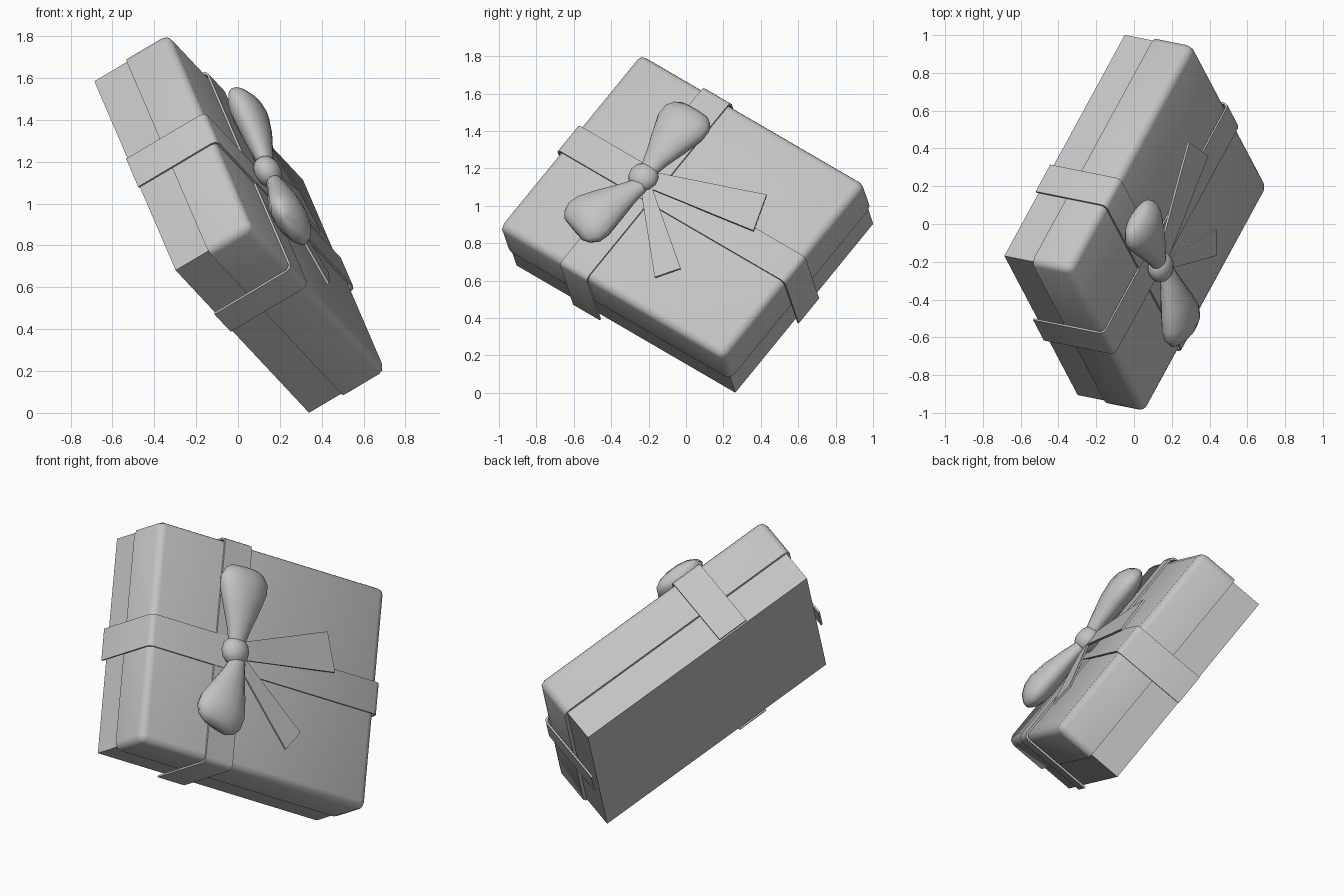
import bpy, bmesh, math
from mathutils import Matrix, Vector

if "Cube" in bpy.data.objects:
    bpy.data.objects.remove(bpy.data.objects["Cube"])

# Tilted frame of the box: x along the long side, y along the short side, z out of the lid
X = Vector((.426, .782, -.455)).normalized()
Y = Vector((-.317, .598, .736))
Y = (Y - X * Y.dot(X)).normalized()
Z = X.cross(Y)
FRAME = Matrix.Translation((-.1735, .0475, .7925)) @ Matrix((X, Y, Z)).transposed().to_4x4()

grey = bpy.data.materials.new("plain grey")
grey.diffuse_color = (.55, .55, .55, 1)
grey.use_nodes = True
grey.node_tree.nodes["Principled BSDF"].inputs["Base Color"].default_value = grey.diffuse_color


def finish(bm, name, angle=40):
    bmesh.ops.recalc_face_normals(bm, faces=bm.faces)
    mesh = bpy.data.meshes.new(name)
    bm.to_mesh(mesh)
    bm.free()
    mesh.materials.append(grey)
    for p in mesh.polygons:
        p.use_smooth = True
    mesh.set_sharp_from_angle(angle=math.radians(angle))
    ob = bpy.data.objects.new(name, mesh)
    ob.matrix_world = FRAME
    bpy.context.collection.objects.link(ob)
    return ob


def block(hx, hy, z0, z1):
    bm = bmesh.new()
    bmesh.ops.create_cube(bm, size=1, matrix=Matrix.Translation((0, 0, (z0 + z1) / 2))
                          @ Matrix.Diagonal((2 * hx, 2 * hy, z1 - z0, 1)))
    return bm


def loft(name, rings, angle=40):
    bm = bmesh.new()
    rows = [[bm.verts.new(p) for p in ring] for ring in rings]
    n = len(rows[0])
    for a, b in zip(rows, rows[1:]):
        for i in range(n):
            bm.faces.new((a[i], a[(i + 1) % n], b[(i + 1) % n], b[i]))
    bm.faces.new(rows[0])
    bm.faces.new(rows[-1])
    return finish(bm, name, angle)


# Box body
finish(block(.748, .6145, 0, .32), "box_base")

# Lid with rounded upright and top edges
bm = block(.768, .6345, .187, .427)
edges = [e for e in bm.edges if max(v.co.z for v in e.verts) > .3]
bmesh.ops.bevel(bm, geom=edges, offset=.04, segments=2, profile=.5, affect='EDGES')
finish(bm, "lid", 50)


# Ribbon bands: over the lid and down both sides to the bottom edge
def band(name, half, top, place):
    t, c, w = .010, .03, .091
    side = [(half, 0), (half, top - c), (half - .009, top - .009), (half - c, top)]
    inner = [(half - t, 0), (half - t, top - c), (half - .009 - t, top - .009 - t),
             (half - c, top - t)]
    out = side + [(-a, z) for a, z in reversed(side)]
    inn = inner + [(-a, z) for a, z in reversed(inner)]
    loft(name, [[place(a, -w, z), place(a, w, z), place(b, w, y), place(b, -w, y)]
                for (a, z), (b, y) in zip(out, inn)], 50)


KNOT_X = -.245
band("long_ribbon", .780, .442, lambda a, w, z: (a, w, z))
band("cross_ribbon", .646, .438, lambda a, w, z: (KNOT_X + w, a, z))


# Puffed bow loops: (distance, half width, half thickness, height)
def bow_loop(name, start, direction):
    d = Vector(direction).normalized()
    s = Vector((-d.y, d.x))
    rings = []
    for dist, hw, ht, h in ((.03, .045, .035, .5), (.12, .07, .05, .51), (.24, .115, .07, .52),
                            (.34, .15, .078, .524), (.4, .152, .07, .524), (.445, .125, .05, .522),
                            (.468, .09, .025, .52)):
        c = Vector(start) + d * dist
        ring = []
        for i in range(14):
            a = math.tau * i / 14
            p = c + s * hw * math.cos(a)
            ring.append((p.x, p.y, h + ht * math.sin(a)))
        rings.append(ring)
    loft(name, rings, 50)


bow_loop("bow_loop_upper", (KNOT_X, 0), (-.01, 1))
bow_loop("bow_loop_lower", (KNOT_X + .03, -.02), (-.135, -.43))


# Flat tails that widen to a straight cut end
def tail(name, near_w, end_a, end_b):
    a, b, k = Vector(end_a), Vector(end_b), Vector((KNOT_X, 0))
    side = (a - b).normalized()
    rings = []
    for f, h in ((0, .49), (.15, .488), (.4, .482), (.7, .473), (1, .466)):
        p = (k + side * near_w / 2).lerp(a, f)
        q = (k - side * near_w / 2).lerp(b, f)
        rings.append([(p.x, p.y, h), (q.x, q.y, h), (q.x, q.y, h - .012), (p.x, p.y, h - .012)])
    loft(name, rings)


tail("long_tail", .09, (.377, .279), (.452, .0635))
tail("short_tail", .05, (.257, -.331), (.1705, -.45))

# Knot
bm = bmesh.new()
bmesh.ops.create_uvsphere(bm, u_segments=12, v_segments=8, radius=1,
                          matrix=Matrix.Translation((KNOT_X, 0, .495))
                          @ Matrix.Diagonal((.083, .083, .062, 1)))
finish(bm, "bow_knot", 60)
